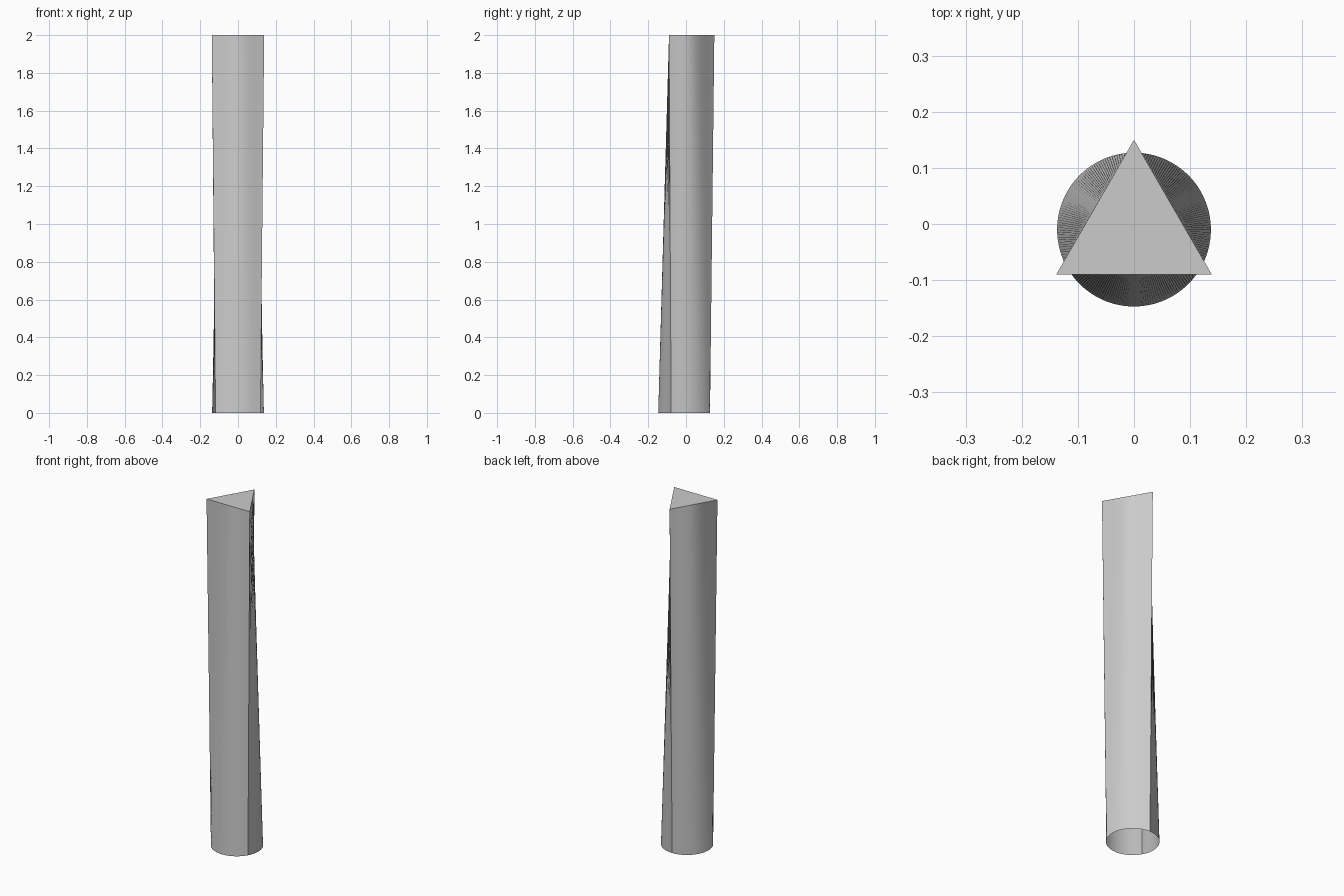
import bpy, bmesh, math

if "Cube" in bpy.data.objects:
    bpy.data.objects.remove(bpy.data.objects["Cube"])

SEGMENTS = 192          # divisible by 3 so the triangle corners are exact
HEIGHT = 2.0
CENTRE_Y = -0.01
CIRCLE_R = 0.137
TRI_R = 0.16            # triangle circumradius


def triangle_radius(angle):
    """Distance from the centre to the triangle edge in a given direction."""
    offset = (angle - math.pi / 2) % (2 * math.pi / 3) - math.pi / 3
    return TRI_R * 0.5 / math.cos(offset)


bm = bmesh.new()


def ring(z, radius):
    verts = []
    for i in range(SEGMENTS):
        a = math.pi / 2 + 2 * math.pi * i / SEGMENTS
        r = radius(a)
        verts.append(bm.verts.new((r * math.cos(a), CENTRE_Y + r * math.sin(a), z)))
    return verts


# Loft from the round open foot to the triangular top
bottom = ring(0, lambda a: CIRCLE_R)
top = ring(HEIGHT, triangle_radius)
for i in range(SEGMENTS):
    j = (i + 1) % SEGMENTS
    bm.faces.new((bottom[i], bottom[j], top[j], top[i]))

# Flat triangular cap
bm.faces.new(top)

mesh = bpy.data.meshes.new("lofted_column")
bm.to_mesh(mesh)
bm.free()
column = bpy.data.objects.new("lofted_column", mesh)
bpy.context.collection.objects.link(column)

# Smooth sides, sharp corners and rim
bpy.context.view_layer.objects.active = column
column.select_set(True)
bpy.ops.object.shade_smooth_by_angle(angle=math.radians(30))
